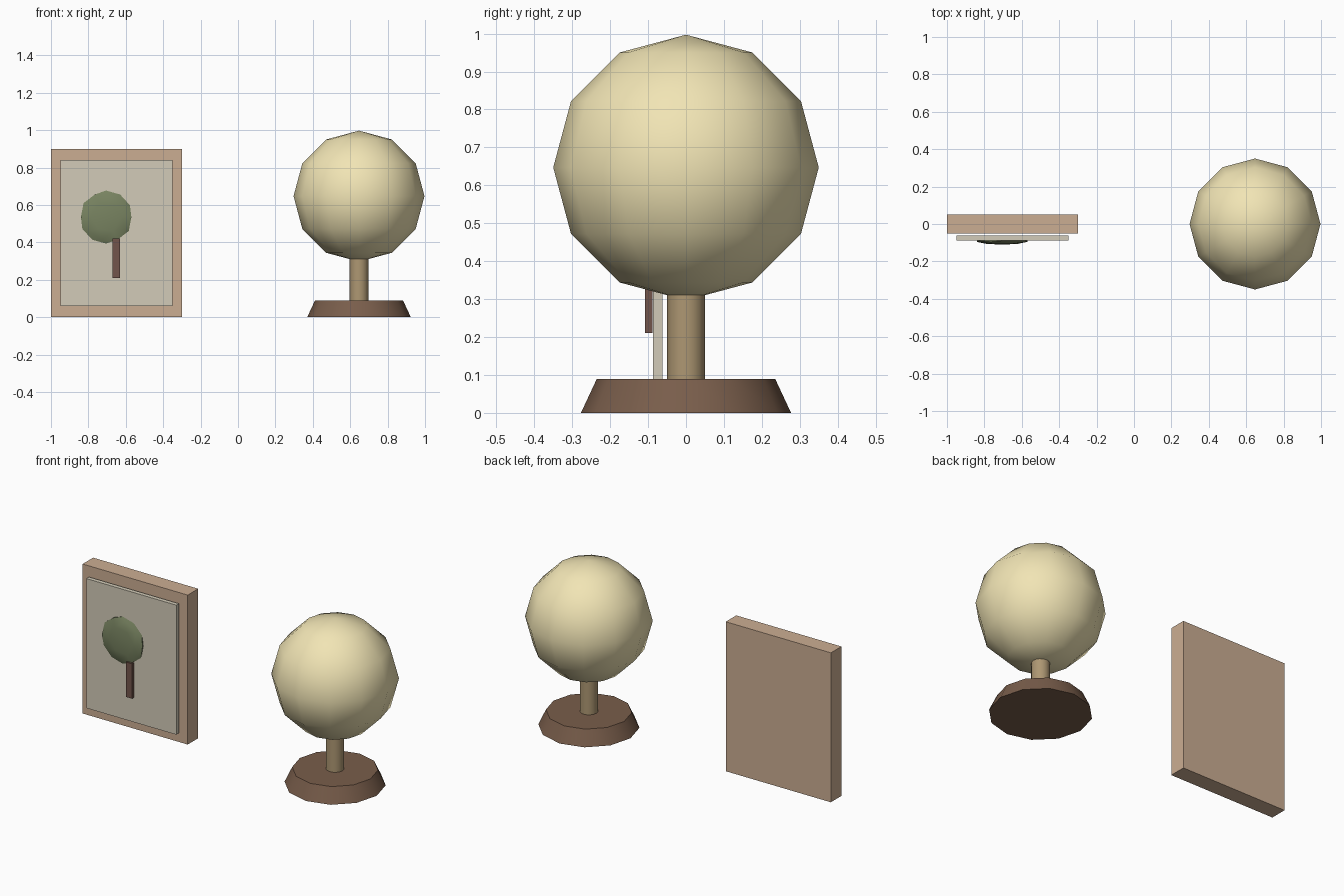
import bpy, math

if "Cube" in bpy.data.objects:
    bpy.data.objects.remove(bpy.data.objects["Cube"])


def finish(name, color, smooth=False):
    ob = bpy.context.object
    ob.name = name
    bpy.ops.object.transform_apply(location=False, rotation=False, scale=True)
    if smooth:
        bpy.ops.object.shade_smooth_by_angle(angle=math.radians(40))
    mat = bpy.data.materials.new(name + "_color")
    mat.diffuse_color = (*color, 1)
    mat.use_nodes = True
    mat.node_tree.nodes["Principled BSDF"].inputs["Base Color"].default_value = mat.diffuse_color
    ob.data.materials.append(mat)
    return ob


def box(name, x, y, z, color):
    bpy.ops.mesh.primitive_cube_add(
        size=1, location=[(a + b) / 2 for a, b in (x, y, z)])
    bpy.context.object.scale = [b - a for a, b in (x, y, z)]
    return finish(name, color)


def cone(name, r1, r2, z0, z1, sides, color):
    bpy.ops.mesh.primitive_cone_add(
        vertices=sides, radius1=r1, radius2=r2, depth=z1 - z0,
        location=(LAMP_X, 0, (z0 + z1) / 2))
    return finish(name, color, True)


LAMP_X = 0.647
BROWN = (0.19, 0.11, 0.07)

# Picture: frame, canvas and a small painted tree in relief
box("picture_frame", (-1, -0.3), (-0.05, 0.05), (0, 0.9), (0.60, 0.42, 0.29))
box("canvas", (-0.95, -0.35), (-0.087, -0.062), (0.06, 0.84), (0.65, 0.60, 0.48))
box("painted_trunk", (-0.67, -0.63), (-0.108, -0.088), (0.21, 0.42), (0.17, 0.09, 0.07))
bpy.ops.mesh.primitive_ico_sphere_add(
    subdivisions=2, radius=0.142, location=(-0.705, -0.089, 0.535))
bpy.context.object.scale = (1, 0.15, 1)
finish("painted_foliage", (0.19, 0.23, 0.12), True)

# Lamp: flared base, stem and globe
cone("lamp_base", 0.277, 0.235, 0, 0.09, 12, BROWN)
cone("lamp_stem", 0.05, 0.05, 0.08, 0.34, 16, (0.42, 0.31, 0.17))
bpy.ops.mesh.primitive_uv_sphere_add(
    segments=12, ring_count=6, radius=0.35, location=(LAMP_X, 0, 0.647))
finish("lamp_globe", (0.88, 0.78, 0.46), True)
